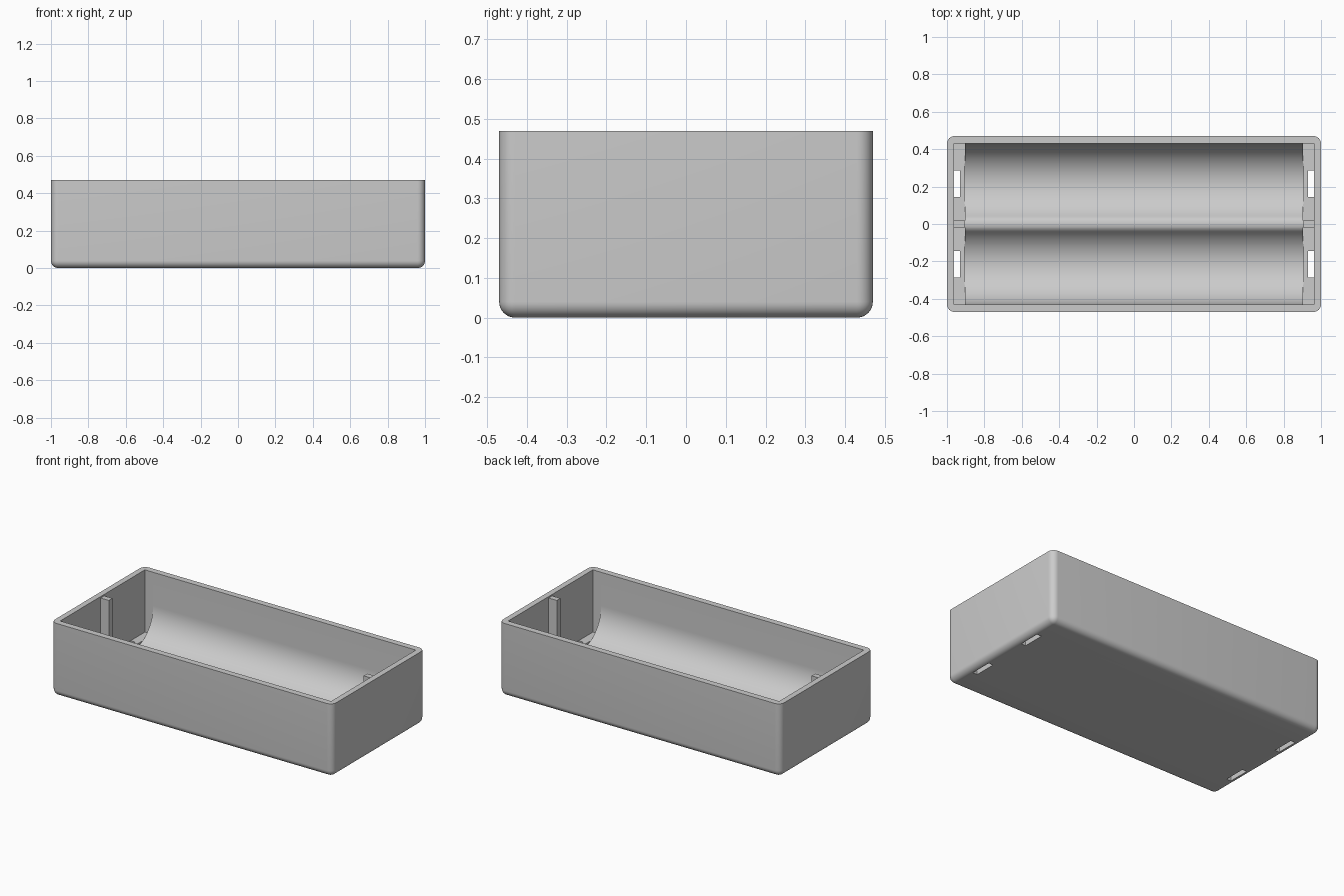
import bpy, bmesh, math
from mathutils import Vector

cube = bpy.data.objects.get("Cube")
if cube:
    bpy.data.objects.remove(cube, do_unlink=True)

# Main sizes
HX, HY, H = 1.0, 0.47, 0.47          # outer half length, half width, height
IX, IY = 0.963, 0.43                 # inner half length, half width
TX = 0.905                           # half length of the troughs
R = IY / 2                           # trough radius, also its y centre
FLOOR, LEDGE = 0.04, 0.07            # lowest point of troughs, end pocket floor
POST = 0.018                         # half width of the end posts
ABOVE = 0.6

grey = bpy.data.materials.new("light_grey_plastic")
grey.use_nodes = True
colour = (0.6, 0.6, 0.6, 1)
grey.diffuse_color = colour
grey.node_tree.nodes["Principled BSDF"].inputs["Base Color"].default_value = colour


def finish(bm, name):
    bmesh.ops.recalc_face_normals(bm, faces=bm.faces)
    mesh = bpy.data.meshes.new(name)
    bm.to_mesh(mesh)
    bm.free()
    obj = bpy.data.objects.new(name, mesh)
    mesh.materials.append(grey)
    bpy.context.collection.objects.link(obj)
    return obj


def box_mesh(x0, x1, y0, y1, z0, z1):
    bm = bmesh.new()
    bmesh.ops.create_cube(bm, size=1)
    for v in bm.verts:
        v.co = Vector(((x0, x1)[v.co.x > 0], (y0, y1)[v.co.y > 0], (z0, z1)[v.co.z > 0]))
    return bm


def cut(target, cutter):
    bpy.context.view_layer.objects.active = target
    mod = target.modifiers.new("cut", "BOOLEAN")
    mod.operation, mod.solver, mod.object = "DIFFERENCE", "EXACT", cutter
    bpy.ops.object.modifier_apply(modifier=mod.name)
    bpy.data.objects.remove(cutter, do_unlink=True)


def arc(cy, cz, r, a0, a1, n):
    return [(cy + r * math.cos(a0 + (a1 - a0) * i / n),
             cz + r * math.sin(a0 + (a1 - a0) * i / n)) for i in range(n + 1)]


# Outer shell: rounded upright corners and bottom edges, sharp rim
bm = box_mesh(-HX, HX, -HY, HY, 0, H)
round_edges = [e for e in bm.edges if any(v.co.z < 0.01 for v in e.verts)]
bmesh.ops.bevel(bm, geom=round_edges, offset=0.04, segments=8, profile=0.5, affect="EDGES")
holder = finish(bm, "battery_tray")

# Twin trough cavity: two half rounds joined by a rounded ridge
cz = FLOOR + R
ridge = 0.049
ridge_z = cz - math.sqrt((R + ridge) ** 2 - R ** 2)
lean = math.atan2(cz - ridge_z, R)
half = arc(R, cz, R, 0, -math.pi + lean, 28)
top = arc(0, ridge_z, ridge, lean, math.pi - lean, 10)
profile = [(IY, ABOVE)] + half + top[1:-1] + [(-y, z) for y, z in reversed(half)] + [(-IY, ABOVE)]
bm = bmesh.new()
face = bm.faces.new([bm.verts.new((-TX, y, z)) for y, z in profile])
ext = bmesh.ops.extrude_face_region(bm, geom=[face])
bmesh.ops.translate(bm, vec=(2 * TX, 0, 0),
                    verts=[g for g in ext["geom"] if isinstance(g, bmesh.types.BMVert)])
cut(holder, finish(bm, "trough_cutter"))

# End pockets, post tops and contact slots, the same at both ends
for sx in (-1, 1):
    def end_cut(x0, x1, y0, y1, z0, z1):
        xs = sorted((sx * x0, sx * x1))
        cut(holder, finish(box_mesh(*xs, y0, y1, z0, z1), "end_cutter"))

    for sy in (-1, 1):
        ys = sorted((sy * POST, sy * IY))
        end_cut(TX - 0.0005, IX, *ys, LEDGE, ABOVE)
        end_cut(0.93, IX - 0.001, sy * R - 0.07, sy * R + 0.07, -0.1, 0.1)
    end_cut(TX - 0.002, IX, -POST - 0.002, POST + 0.002, 0.46, ABOVE)

# Smooth curves, crisp edges
bpy.ops.object.select_all(action="DESELECT")
holder.select_set(True)
bpy.context.view_layer.objects.active = holder
bpy.ops.object.shade_smooth_by_angle(angle=math.radians(30))
